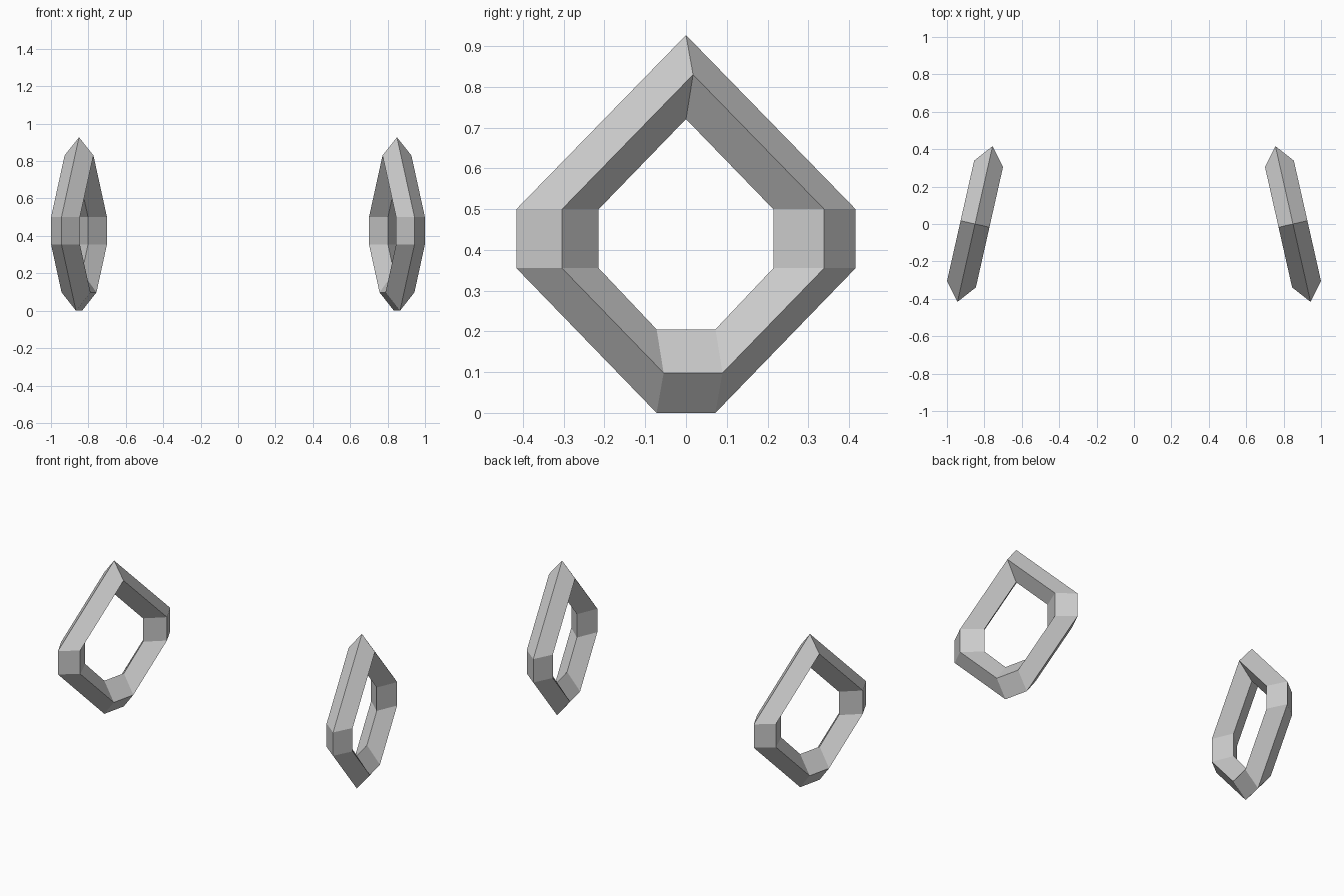
import bpy, bmesh, math

cube = bpy.data.objects.get("Cube")
if cube:
    bpy.data.objects.remove(cube, do_unlink=True)

# Single plain grey for both rings
grey = bpy.data.materials.new("plain_grey")
grey.use_nodes = True
colour = (0.6, 0.6, 0.6, 1)
grey.diffuse_color = colour
grey.node_tree.nodes["Principled BSDF"].inputs["Base Color"].default_value = colour

FOOT, SHOULDER_LOW, SHOULDER_HIGH = 0.074, 0.355, 0.5


def outline(half_width, top, bottom):
    """Seven-cornered kite: pointed top, upright sides, flat foot."""
    right = [(half_width, SHOULDER_HIGH), (half_width, SHOULDER_LOW), (FOOT, bottom)]
    left = [(-u, z) for u, z in reversed(right)]
    return [(0, top)] + right + left


def make_ring(name, side):
    """Diamond-section ring, set upright and toed in about z."""
    outer = outline(0.4265, 0.927, 0.0)
    middle = outline(0.3296, 0.83, 0.098)
    inner = outline(0.2195, 0.721, 0.205)
    thick = 0.079
    bm = bmesh.new()
    loops = [[bm.verts.new((depth, u, z)) for u, z in pts]
             for pts, depth in ((outer, 0), (middle, thick), (inner, 0), (middle, -thick))]
    count = len(outer)
    for a, loop in enumerate(loops):
        after = loops[(a + 1) % len(loops)]
        for i in range(count):
            j = (i + 1) % count
            bm.faces.new((loop[i], loop[j], after[j], after[i]))
    bmesh.ops.recalc_face_normals(bm, faces=bm.faces)
    mesh = bpy.data.meshes.new(name)
    bm.to_mesh(mesh)
    bm.free()
    mesh.materials.append(grey)
    ring = bpy.data.objects.new(name, mesh)
    ring.location.x = side * 0.85
    ring.rotation_euler.z = side * math.radians(12.7)
    bpy.context.collection.objects.link(ring)


# Mirrored pair
make_ring("left_ring", 1)
make_ring("right_ring", -1)
